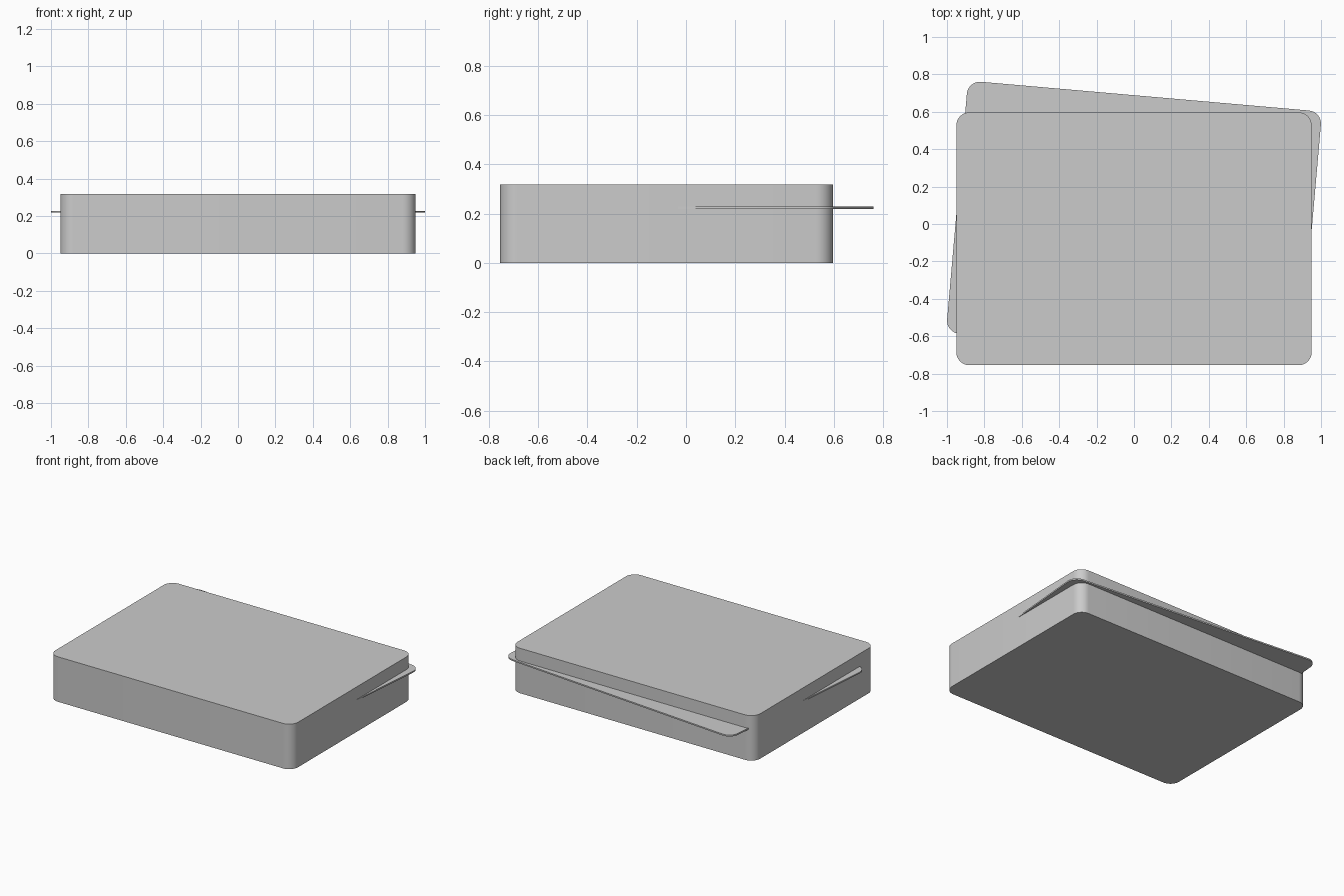
import bpy, bmesh, math

cube = bpy.data.objects.get("Cube")
if cube:
    bpy.data.objects.remove(cube, do_unlink=True)

WIDTH, DEPTH, RADIUS = 1.9, 1.352, 0.07

grey = bpy.data.materials.new("light_grey")
grey.use_nodes = True
grey.diffuse_color = (0.6, 0.6, 0.6, 1)
grey.node_tree.nodes["Principled BSDF"].inputs["Base Color"].default_value = (0.6, 0.6, 0.6, 1)


def rounded_slab(name, height, location, turn=0):
    """Flat slab with rounded vertical corners, resting on its own origin."""
    bm = bmesh.new()
    bmesh.ops.create_cube(bm, size=1)
    for v in bm.verts:
        v.co.x *= WIDTH
        v.co.y *= DEPTH
        v.co.z = (v.co.z + 0.5) * height
    corners = [e for e in bm.edges if abs(e.verts[0].co.z - e.verts[1].co.z) > height / 2]
    bmesh.ops.bevel(bm, geom=corners, offset=RADIUS, segments=8, profile=0.5, affect='EDGES')
    mesh = bpy.data.meshes.new(name)
    bm.to_mesh(mesh)
    bm.free()
    mesh.materials.append(grey)
    obj = bpy.data.objects.new(name, mesh)
    bpy.context.collection.objects.link(obj)
    obj.location = location
    obj.rotation_euler.z = math.radians(turn)
    bpy.ops.object.select_all(action='DESELECT')
    obj.select_set(True)
    bpy.context.view_layer.objects.active = obj
    bpy.ops.object.shade_smooth_by_angle(angle=math.radians(30))
    return obj


# Thick stack of sheets
rounded_slab("stack", 0.318, (0, -0.079, 0))
# One thin sheet, twisted and pushed out of the back
rounded_slab("loose_sheet", 0.01, (0, 0.01, 0.218), turn=-5)
